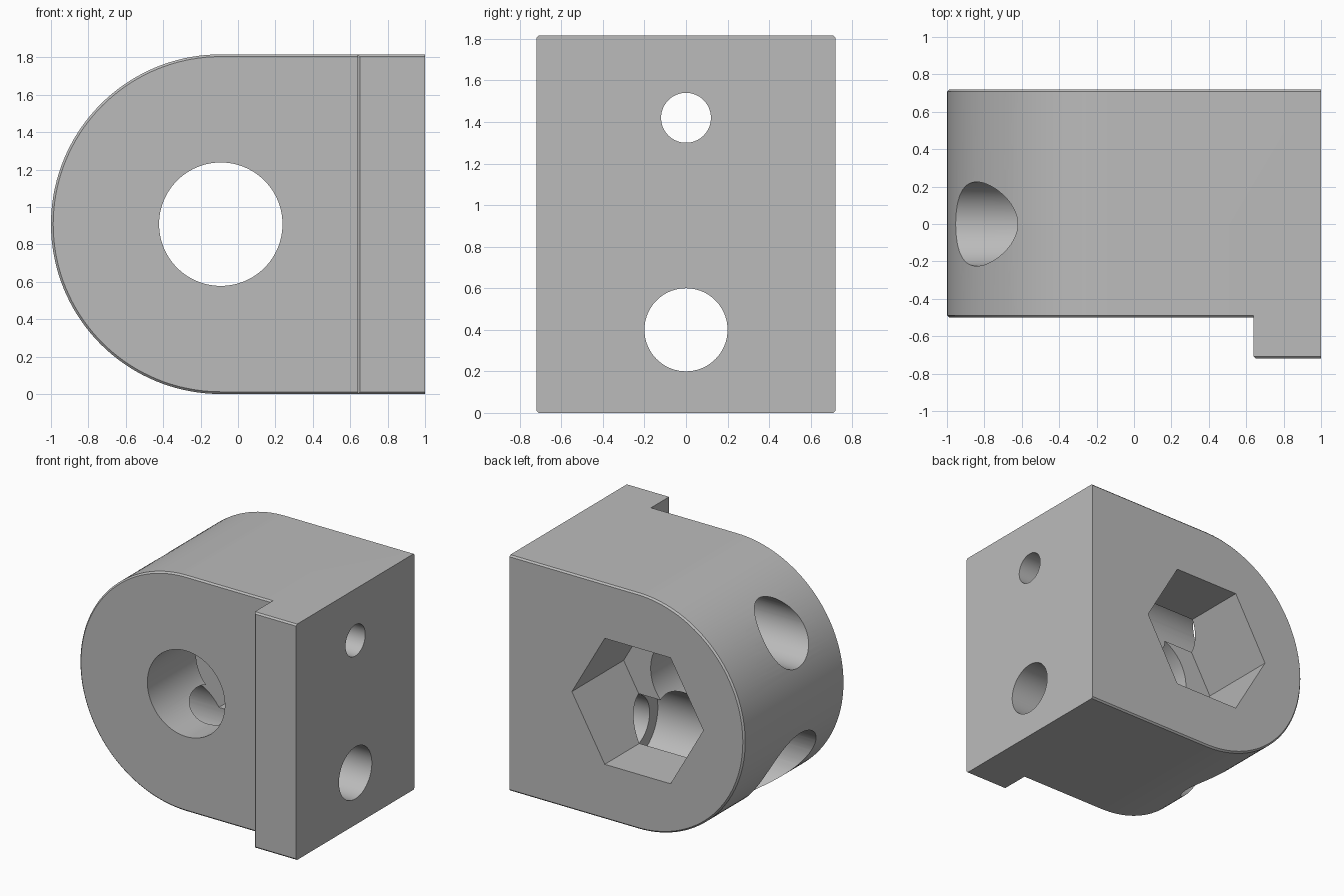
import bpy, bmesh, math

if "Cube" in bpy.data.objects:
    bpy.data.objects.remove(bpy.data.objects["Cube"])

R = 0.908            # radius of the rounded end
CX, CZ = -0.092, R   # centre of the rounded end
CH = 0.012           # edge chamfer

grey = bpy.data.materials.new("plain_grey")
grey.diffuse_color = (0.5, 0.5, 0.5, 1)
grey.use_nodes = True
grey.node_tree.nodes["Principled BSDF"].inputs["Base Color"].default_value = grey.diffuse_color


def loft(name, rings):
    """Closed solid through a series of matching rings."""
    bm = bmesh.new()
    vs = [[bm.verts.new(p) for p in r] for r in rings]
    n = len(vs[0])
    for a, b in zip(vs, vs[1:]):
        for i in range(n):
            j = (i + 1) % n
            bm.faces.new((a[i], a[j], b[j], b[i]))
    bm.faces.new(vs[0])
    bm.faces.new(vs[-1])
    bmesh.ops.recalc_face_normals(bm, faces=bm.faces)
    me = bpy.data.meshes.new(name)
    bm.to_mesh(me)
    bm.free()
    me.materials.append(grey)
    ob = bpy.data.objects.new(name, me)
    bpy.context.collection.objects.link(ob)
    return ob


def circle(r, n):
    return [(r * math.cos(2 * math.pi * i / n), r * math.sin(2 * math.pi * i / n))
            for i in range(n)]


def bore_y(name, r, y0, y1, n=96):
    return loft(name, [[(CX + u, y, CZ + v) for u, v in circle(r, n)] for y in (y0, y1)])


def bore_x(name, z, r, x0, x1, n=72):
    return loft(name, [[(x, u, z + v) for u, v in circle(r, n)] for x in (x0, x1)])


def combine(target, other, op):
    m = target.modifiers.new(op, 'BOOLEAN')
    m.operation, m.solver, m.object = op, 'EXACT', other
    bpy.context.view_layer.objects.active = target
    bpy.ops.object.modifier_apply(modifier=m.name)
    bpy.data.objects.remove(other)


def d_ring(y, inset):
    """Half-round outline, square at the right end."""
    r, n = R - inset, 72
    arc = [(CX + r * math.cos(a), y, CZ + r * math.sin(a))
           for a in (math.pi * (0.5 + i / n) for i in range(n + 1))]
    return arc + [(1, y, inset), (1, y, 2 * R - inset)]


def flange_ring(y, inset):
    x, z0, z1 = 0.64 + inset, inset, 2 * R - inset
    return [(x, y, z0), (1, y, z0), (1, y, z1), (x, y, z1)]


# main block with chamfered front and back rims
body = loft("clamp_block", [d_ring(-0.5, CH), d_ring(-0.5 + CH, 0),
                            d_ring(0.72 - CH, 0), d_ring(0.72, CH)])

# front lip at the flat end
lip = loft("front_lip", [flange_ring(-0.72, CH), flange_ring(-0.72 + CH, 0),
                         flange_ring(0.1, 0)])
combine(body, lip, 'UNION')

# round front bore and hexagonal back pocket
combine(body, bore_y("front_bore", 0.33, -1, 0.4), 'DIFFERENCE')
combine(body, bore_y("hex_pocket", 0.56, 0.09, 1, 6), 'DIFFERENCE')

# crosswise screw holes: narrow right through, wide from the round end
for z, narrow, wide in ((1.42, 0.12, 0.225), (0.4, 0.2, 0.3)):
    combine(body, bore_x("screw_hole", z, narrow, -1.3, 1.3), 'DIFFERENCE')
    combine(body, bore_x("head_hole", z, wide, -1.3, 0.45), 'DIFFERENCE')

# smooth curves, sharp edges
body.select_set(True)
bpy.context.view_layer.objects.active = body
bpy.ops.object.shade_smooth_by_angle(angle=math.radians(25))
